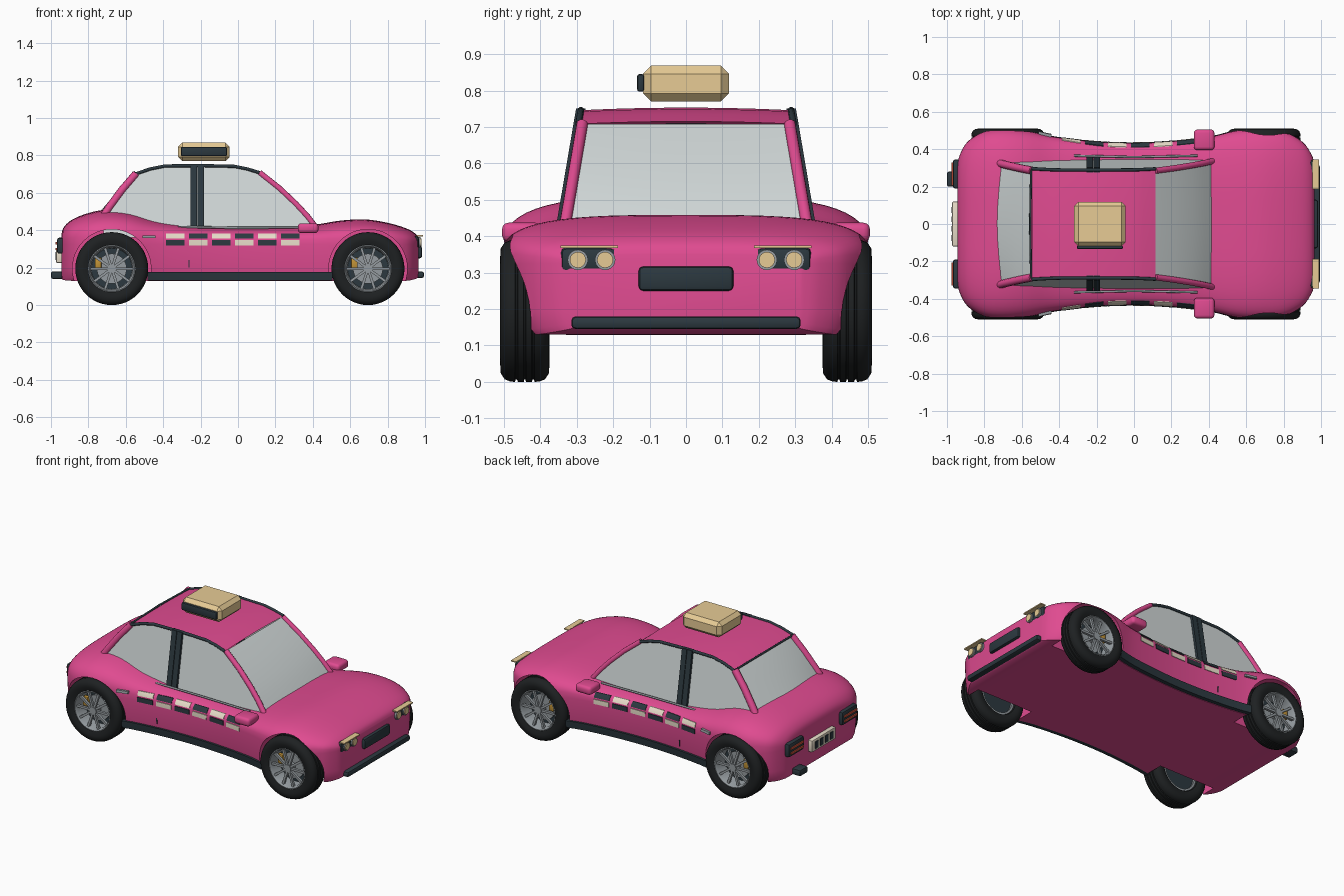
import bpy, bmesh, math
from mathutils import Matrix, Vector

if "Cube" in bpy.data.objects:
    bpy.data.objects.remove(bpy.data.objects["Cube"])

def material(name, *c):
    m = bpy.data.materials.new(name)
    m.diffuse_color = (*c, 1)
    m.use_nodes = True
    m.node_tree.nodes["Principled BSDF"].inputs["Base Color"].default_value = m.diffuse_color
    return m

PINK = material("pink paint", .74, .07, .28)
DARK = material("dark trim", .025, .04, .05)
TYRE = material("rubber", .013, .015, .016)
CREAM = material("cream", .80, .72, .58)
GOLD = material("sign yellow", .80, .60, .30)
GLASS = material("glass", .64, .69, .69)
METAL = material("metal", .30, .33, .35)
AMBER = material("amber", .55, .30, .04)
RED = material("red lamp", .70, .10, .05)

def finish(name, bm, mat, angle=35):
    bmesh.ops.recalc_face_normals(bm, faces=bm.faces)
    me = bpy.data.meshes.new(name)
    bm.to_mesh(me)
    bm.free()
    ob = bpy.data.objects.new(name, me)
    bpy.context.collection.objects.link(ob)
    me.materials.append(mat)
    me.shade_smooth()
    me.set_sharp_from_angle(angle=math.radians(angle))
    return ob

def box(name, mat, x, y, z, bevel=0, seg=2):
    lo, hi = Vector((x[0], y[0], z[0])), Vector((x[1], y[1], z[1]))
    bm = bmesh.new()
    bmesh.ops.create_cube(bm, size=1, matrix=Matrix.Translation((lo + hi) / 2) @ Matrix.Diagonal((*(hi - lo), 1)))
    if bevel:
        bmesh.ops.bevel(bm, geom=bm.edges[:], offset=bevel, segments=seg, affect='EDGES', profile=.5)
    return finish(name, bm, mat)

def cyl(name, mat, c, r, depth, axis, seg=32):
    bm = bmesh.new()
    rot = Matrix.Rotation(math.pi / 2, 4, 'X' if axis == 'Y' else 'Y')
    bmesh.ops.create_cone(bm, cap_ends=True, segments=seg, radius1=r, radius2=r, depth=depth,
                          matrix=Matrix.Translation(c) @ rot)
    return finish(name, bm, mat)

def tube(name, mat, pts, r):
    cu = bpy.data.curves.new(name, 'CURVE')
    cu.dimensions = '3D'
    cu.bevel_depth, cu.bevel_resolution, cu.use_fill_caps = r, 3, True
    sp = cu.splines.new('POLY')
    sp.points.add(len(pts) - 1)
    for p, q in zip(sp.points, pts):
        p.co = (*q, 1)
    cu.materials.append(mat)
    ob = bpy.data.objects.new(name, cu)
    bpy.context.collection.objects.link(ob)

def grid(name, mat, rows, closed_u=False, closed_v=False, caps=False):
    bm = bmesh.new()
    vs = [[bm.verts.new(p) for p in r] for r in rows]
    n, m = len(vs), len(vs[0])
    for i in range(n if closed_u else n - 1):
        for j in range(m if closed_v else m - 1):
            a, b = (i + 1) % n, (j + 1) % m
            bm.faces.new((vs[i][j], vs[a][j], vs[a][b], vs[i][b]))
    if caps:
        bm.faces.new(vs[0])
        bm.faces.new(vs[-1])
    return finish(name, bm, mat)

# Body stations: x, half width, top height, bottom height
ST = [(-.945, .30, .36, .15), (-.935, .36, .41, .135), (-.89, .44, .455, .13), (-.8, .495, .492, .13),
      (-.7, .51, .51, .13), (-.58, .50, .50, .13), (-.42, .465, .455, .13), (-.2, .44, .43, .13),
      (0, .433, .425, .13), (.2, .442, .425, .13), (.4, .465, .43, .13), (.55, .50, .452, .13),
      (.68, .508, .458, .13), (.8, .495, .44, .13), (.9, .44, .41, .13), (.95, .37, .38, .14), (.965, .32, .35, .15)]
SV = [Vector(s) for s in ST]
dense = []
for i in range(len(SV) - 1):
    p0, p1, p2, p3 = SV[max(i - 1, 0)], SV[i], SV[i + 1], SV[min(i + 2, len(SV) - 1)]
    for k in range(4):
        t = k / 4
        dense.append(.5 * (2 * p1 + (p2 - p0) * t + (2 * p0 - 5 * p1 + 4 * p2 - p3) * t * t + (3 * p1 - p0 - 3 * p2 + p3) * t ** 3))
dense.append(SV[-1])
ZM, N = .325, 3.3

def side_y(x, z):
    a, b = next((a, b) for a, b in zip(dense, dense[1:]) if a[0] <= x <= b[0])
    s = a.lerp(b, (x - a[0]) / (b[0] - a[0]))
    if z > ZM:
        return s[1] * max(0, 1 - ((z - ZM) / (s[2] - ZM)) ** N) ** (1 / N)
    return s[1] * (1 - .03 * ((ZM - z) / .18) ** 2)

def section(s):
    x, w, zt, zb = s
    pts = []
    for k in range(29):
        t = math.pi * k / 28
        c, d = math.cos(t), max(0, math.sin(t))
        pts.append((x, math.copysign(abs(c) ** (2 / N), c) * w, ZM + (zt - ZM) * d ** (2 / N)))
    low = [(.985, .2), (.965, zb + .015), (.93, zb)]
    return pts + [(x, -w * k, z) for k, z in low] + [(x, w * k, z) for k, z in reversed(low)]

body = grid("body", PINK, [section(s) for s in dense], closed_v=True, caps=True)

# Wheel arches
WX, WZ, WY = (-.675, .695), .195, .4425
for x in WX:
    for s in (-1, 1):
        cut = cyl("arch_cutter", PINK, (x, s * .48, WZ), .21, .3, 'Y', 48)
        cut.hide_render = True
        mod = body.modifiers.new("arch", 'BOOLEAN')
        mod.operation, mod.solver, mod.object = 'DIFFERENCE', 'EXACT', cut
        bpy.context.view_layer.objects.active = body
        bpy.ops.object.modifier_apply(modifier=mod.name)
        bpy.data.objects.remove(cut)
body.data.shade_smooth()
body.data.set_sharp_from_angle(angle=math.radians(35))

# Wheels
TP = [(.118, .045), (.125, .058), (.15, .0675), (.172, .066), (.188, .055), (.194, .04), (.195, .027), (.189, .025),
      (.189, .021), (.195, .019), (.195, .003), (.189, .002)]
tyre = TP + [(r, -y) for r, y in reversed(TP)]
rim = [(.128, .058), (.121, .06), (.112, .045), (.108, -.05), (.12, -.05)]

def lathe(name, mat, c, prof, s, seg=48):
    rows = [[(c[0] + r * math.cos(a), c[1] + s * y, c[2] + r * math.sin(a)) for r, y in prof]
            for a in (2 * math.pi * k / seg for k in range(seg))]
    grid(name, mat, rows, closed_u=True, closed_v=True)

for x in WX:
    for s in (-1, 1):
        c = Vector((x, s * WY, WZ))
        lathe("tyre", TYRE, c, tyre, s)
        lathe("rim", METAL, c, rim, s)
        cyl("wheel_back", DARK, c + Vector((0, -s * .03, 0)), .112, .01, 'Y')
        cyl("brake_disc", METAL, c + Vector((0, -s * .005, 0)), .08, .012, 'Y')
        cyl("hub", METAL, c + Vector((0, s * .03, 0)), .024, .05, 'Y', 20)
        cy = c.y + s * .012
        box("caliper", AMBER, (x - .09, x - .055), (cy - .013, cy + .013), (WZ, WZ + .06), .006)
        bm = bmesh.new()
        for k in range(10):
            m = (Matrix.Translation(c + Vector((0, s * .042, 0))) @ Matrix.Rotation(math.pi * k / 5, 4, 'Y')
                 @ Matrix.Translation((.066, 0, 0)) @ Matrix.Diagonal((.1, .016, .014, 1)))
            bmesh.ops.create_cube(bm, size=1, matrix=m)
        finish("spokes", bm, METAL)

# Cabin: glass and roof strips run across the width
def cab_y(z):
    return .342 - .17 * (z - .42)

def strip(name, mat, pts, bx=(0, 0), crown=0):
    rows = []
    for i, (x, z) in enumerate(pts):
        b = bx[0] + (bx[1] - bx[0]) * i / (len(pts) - 1)
        rows.append([(x + b * (1 - k * k), k * cab_y(z), z + crown * (1 - k * k)) for k in [j / 6 - 1 for j in range(13)]])
    grid(name, mat, rows)

REAR = [(-.72, .475), (-.69, .52), (-.62, .615), (-.545, .702)]
ROOF = [(-.545, .702), (-.47, .728), (-.39, .744), (-.2, .746), (-.02, .742), (.05, .728), (.115, .708)]
FRONT = [(.115, .708), (.22, .625), (.31, .54), (.37, .475), (.42, .41)]
strip("rear_window", GLASS, REAR, (-.04, -.01))
strip("roof", PINK, ROOF, crown=.007)
strip("windscreen", GLASS, FRONT, (0, .012))
for s in (-1, 1):
    bm = bmesh.new()
    outline = REAR + ROOF[1:] + FRONT[1:] + [(.42, .36), (-.72, .36)]
    bm.faces.new([bm.verts.new((x, s * cab_y(z), z)) for x, z in outline])
    finish("side_windows", bm, GLASS)
    edge = lambda pts, d=0: [(x, s * (cab_y(z) + d), z) for x, z in pts]
    tube("front_pillar", PINK, edge(FRONT, -.008), .016)
    tube("rear_pillar", PINK, edge(REAR, -.008), .021)
    tube("roof_trim", DARK, edge(ROOF, .002), .009)
    for x in (-.237, -.2):
        bm = bmesh.new()
        for d in (-.017, .017):
            for z in (.38, .75):
                for o in (-.01, .016):
                    bm.verts.new((x + d, s * (cab_y(z) + o), z))
        bmesh.ops.convex_hull(bm, input=bm.verts)
        finish("door_pillar", bm, DARK)
    tube("belt_trim", METAL, [(-.32, s * .365, .418), (0, s * .358, .414), (.34, s * .365, .414)], .006)
tube("rear_roof_trim", DARK, [(-.55, -.29, .705), (-.555, 0, .71), (-.55, .29, .705)], .006)

# Panels that follow the flank of the body
def patch(name, mat, x0, x1, z0, z1, s, off=.004, n=4):
    zs = [z0 + (z1 - z0) * k / 2 for k in range(3)]
    rows = []
    for i in range(n + 1):
        x = x0 + (x1 - x0) * i / n
        o = [(x, s * (side_y(x, z) + off), z) for z in zs]
        rows.append(o + [(x, s * (side_y(x, z) - .02), z) for z in reversed(zs)])
    grid(name, mat, rows, closed_v=True, caps=True)

for s in (-1, 1):
    patch("sill", DARK, -.485, .505, .132, .178, s, .012, 16)
    for i in range(6):
        x = -.385 + .123 * i
        patch("checker_upper", (CREAM, DARK)[i % 2], x, x + .1, .357, .384, s)
        patch("checker_lower", (DARK, CREAM)[i % 2], x, x + .1, .318, .347, s)
    patch("door_gap", DARK, -.265, -.26, .2, .24, s, .002, 1)
    patch("door_handle", METAL, -.51, -.44, .358, .373, s, .014, 2)
    y = sorted((s * .395, s * .505))
    box("mirror", PINK, (.32, .43), y, (.385, .437), .018, 3)

# Roof sign
box("roof_sign", GOLD, (-.32, -.045), (-.118, .118), (.77, .868), .022, 1)
box("sign_panel", DARK, (-.305, -.06), (-.134, -.115), (.797, .845), .006)

# Nose and tail details
box("grille", DARK, (.94, .984), (-.13, .13), (.25, .317), .012)
box("front_bumper", DARK, (.93, .995), (-.315, .315), (.145, .18), .012)
box("exhaust", DARK, (-1, -.92), (.2, .28), (.14, .18), .01)
box("number_plate", CREAM, (-.972, -.93), (-.12, .12), (.225, .30), .006)
for k in range(4):
    y = -.075 + .05 * k
    box("plate_bar", DARK, (-.976, -.97), (y - .015, y + .015), (.24, .285))
for s in (-1, 1):
    span = lambda a, b: sorted((s * a, s * b))
    box("headlight_housing", DARK, (.90, .968), span(.19, .345), (.30, .37), .018)
    for y in (.222, .297):
        cyl("lamp_ring", METAL, (.968, s * y, .335), .028, .016, 'X', 24)
        cyl("lamp", GOLD, (.972, s * y, .335), .022, .018, 'X', 24)
    box("headlight_brow", GOLD, (.955, .99), span(.187, .345), (.368, .375))
    box("tail_light_housing", DARK, (-.968, -.90), span(.19, .345), (.275, .36), .012)
    for z in (.30, .33):
        box("tail_lamp", RED, (-.975, -.96), span(.205, .33), (z - .006, z + .006))
